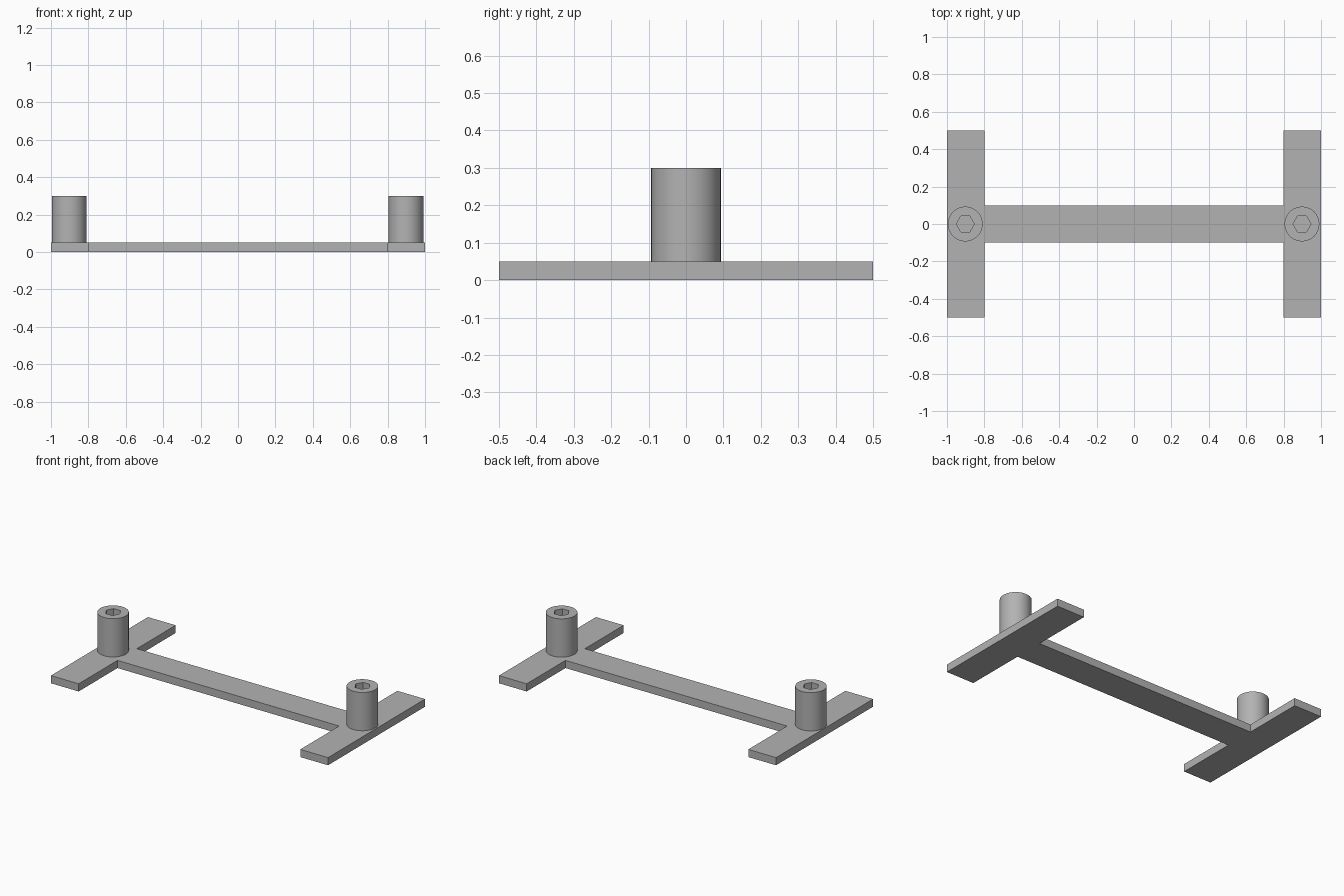
import bpy, bmesh
from math import cos, sin, pi, radians

cube = bpy.data.objects.get("Cube")
if cube:
    bpy.data.objects.remove(cube, do_unlink=True)

THICK, TOP = 0.05, 0.3
POST_R, HEX_R, SOCKET_DEPTH = 0.093, 0.048, 0.12
SIDES = 48

steel = bpy.data.materials.new("plain_grey")
steel.use_nodes = True
grey = (0.45, 0.45, 0.45, 1)
steel.diffuse_color = grey
steel.node_tree.nodes["Principled BSDF"].inputs["Base Color"].default_value = grey


def make_object(name, bm):
    bmesh.ops.recalc_face_normals(bm, faces=bm.faces)
    mesh = bpy.data.meshes.new(name)
    bm.to_mesh(mesh)
    bm.free()
    mesh.materials.append(steel)
    obj = bpy.data.objects.new(name, mesh)
    bpy.context.collection.objects.link(obj)
    return obj


def hex_radius(angle):
    # distance from centre to hexagon edge, corners on the x axis
    return HEX_R * cos(pi / 6) / cos(angle % (pi / 3) - pi / 6)


# H-shaped base plate: one quarter outline mirrored around, then extruded
quarter = [(0.8, 0.1), (0.8, 0.5), (1, 0.5)]
half = quarter + [(x, -y) for x, y in reversed(quarter)]
outline = half + [(-x, -y) for x, y in half]
bm = bmesh.new()
face = bm.faces.new([bm.verts.new((x, y, 0)) for x, y in outline])
ext = bmesh.ops.extrude_face_region(bm, geom=[face])
bmesh.ops.translate(bm, vec=(0, 0, THICK),
                    verts=[v for v in ext["geom"] if isinstance(v, bmesh.types.BMVert)])
make_object("base_plate", bm)


# Round post with a hexagonal socket, lofted through four rings
def make_post(name, x):
    bm = bmesh.new()
    rings = []
    for radius, z in ((lambda a: POST_R, THICK), (lambda a: POST_R, TOP),
                      (hex_radius, TOP), (hex_radius, TOP - SOCKET_DEPTH)):
        angles = [2 * pi * i / SIDES for i in range(SIDES)]
        rings.append([bm.verts.new((radius(a) * cos(a), radius(a) * sin(a), z))
                      for a in angles])
    for low, high in zip(rings, rings[1:]):
        for i in range(SIDES):
            j = (i + 1) % SIDES
            bm.faces.new((low[i], low[j], high[j], high[i]))
    bm.faces.new(rings[0])
    bm.faces.new(rings[-1])
    post = make_object(name, bm)
    post.location.x = x
    bpy.ops.object.select_all(action="DESELECT")
    post.select_set(True)
    bpy.context.view_layer.objects.active = post
    bpy.ops.object.shade_smooth_by_angle(angle=radians(30))


make_post("right_post", -0.902)
make_post("left_post", 0.898)
